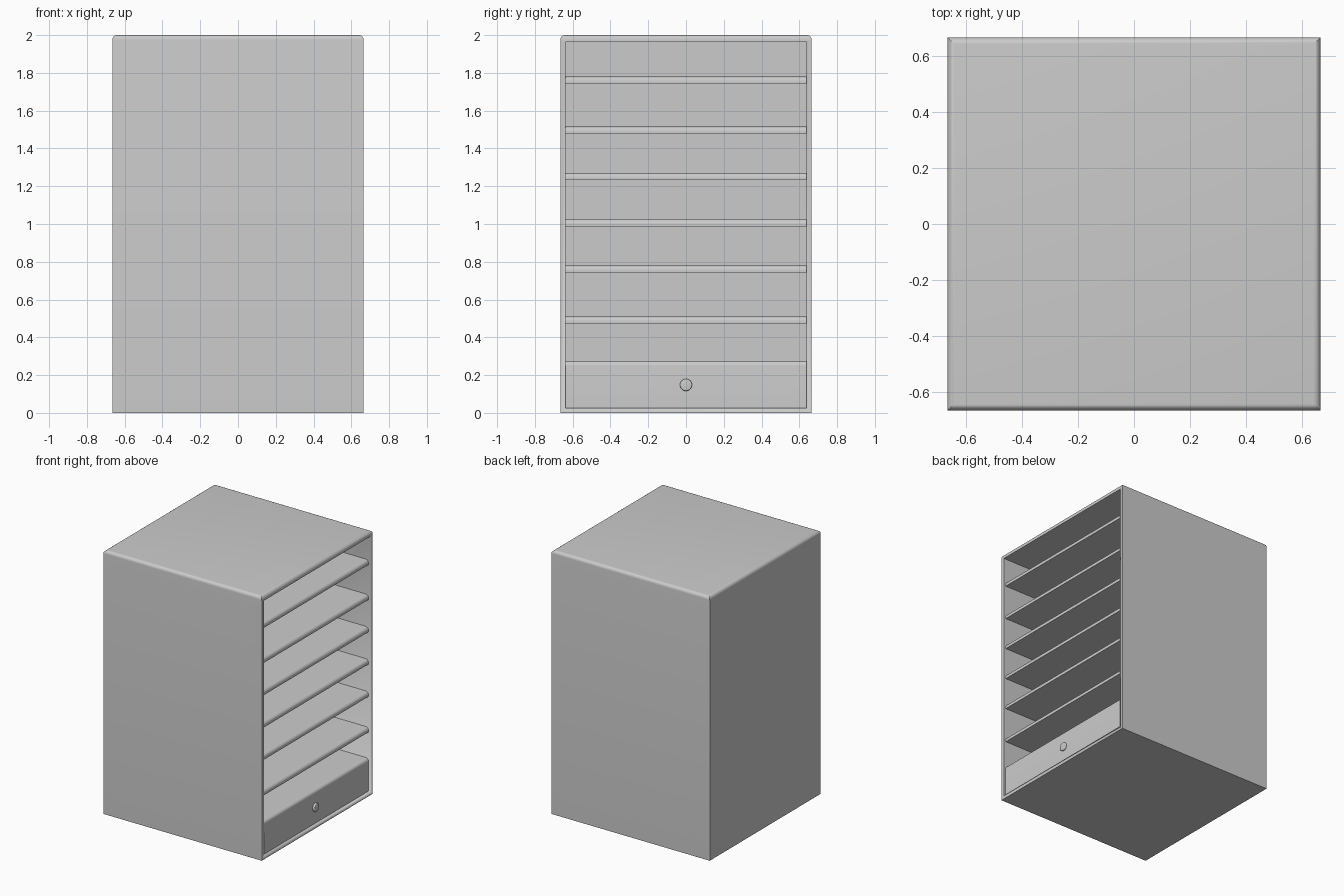
import bpy
import bmesh
from math import pi
from mathutils import Matrix, Vector

cube = bpy.data.objects.get("Cube")
if cube:
    bpy.data.objects.remove(cube, do_unlink=True)

HALF = 0.665      # half the cabinet width and depth
WALL = 0.026      # panel thickness
ROUND = 0.025     # edge rounding
FRONT = 0.648     # front plane of shelves and drawer
INNER = HALF - WALL

grey = bpy.data.materials.new("plain_grey")
grey.use_nodes = True
grey.diffuse_color = (0.6, 0.6, 0.6, 1)
grey.node_tree.nodes["Principled BSDF"].inputs["Base Color"].default_value = grey.diffuse_color


def finish(bm, name):
    bmesh.ops.recalc_face_normals(bm, faces=bm.faces)
    mesh = bpy.data.meshes.new(name)
    bm.to_mesh(mesh)
    bm.free()
    mesh.materials.append(grey)
    obj = bpy.data.objects.new(name, mesh)
    bpy.context.collection.objects.link(obj)
    bpy.ops.object.select_all(action='DESELECT')
    obj.select_set(True)
    bpy.context.view_layer.objects.active = obj
    bpy.ops.object.shade_smooth_by_angle(angle=pi / 6)
    return obj


def box(lo, hi):
    lo, hi = Vector(lo), Vector(hi)
    bm = bmesh.new()
    bmesh.ops.create_cube(bm, size=1, matrix=Matrix.Translation((lo + hi) / 2)
                          @ Matrix.Diagonal((*(hi - lo), 1)))
    return bm


def round_edges(bm, chosen):
    bmesh.ops.bevel(bm, geom=[e for e in bm.edges if chosen(e)],
                    offset=ROUND, segments=6, profile=0.5, affect='EDGES')


# Cabinet shell: rounded top rim, hollowed through its open +x side
bm = box((-HALF, -HALF, 0), (HALF, HALF, 2))
round_edges(bm, lambda e: all(v.co.z > 1.99 for v in e.verts))
opening = max((f for f in bm.faces if f.normal.x > 0.99), key=lambda f: f.calc_area())
# the opening reaches into the rounded rim, so the shell is cut by a boolean
shell = finish(bm, "cabinet_shell")
cutter = finish(box((-INNER, -INNER, WALL), (HALF + 0.1, INNER, 1.963)), "opening_cutter")
cut = shell.modifiers.new("opening", 'BOOLEAN')
cut.operation = 'DIFFERENCE'
cut.solver = 'EXACT'
cut.object = cutter
bpy.context.view_layer.objects.active = shell
bpy.ops.object.modifier_apply(modifier=cut.name)
bpy.data.objects.remove(cutter, do_unlink=True)


def top_front(e):
    top = max(v.co.z for v in e.verts[0].link_edges[0].verts)
    return all(v.co.x > FRONT - 0.001 for v in e.verts)


def slab(name, bottom, top):
    """Full-depth board with a rounded upper front edge."""
    bm = box((-INNER, -INNER, bottom), (FRONT, INNER, top))
    round_edges(bm, lambda e: all(v.co.x > FRONT - 0.001 and v.co.z > top - 0.001
                                  for v in e.verts))
    return finish(bm, name)


# Shelves, numbered from the top
for i, top in enumerate((1.78, 1.515, 1.27, 1.025, 0.78, 0.51)):
    slab(f"shelf_{i + 1}", top - 0.037, top)

# Drawer at the bottom
slab("drawer", WALL, 0.275)

# Small round knob with a softened rim
bm = bmesh.new()
bmesh.ops.create_cone(bm, cap_ends=True, segments=32, radius1=0.032, radius2=0.032, depth=0.014,
                      matrix=Matrix.Translation((FRONT + 0.006, 0, 0.148))
                      @ Matrix.Rotation(pi / 2, 4, 'Y'))
rim = [e for e in bm.edges if all(v.co.x > FRONT + 0.01 for v in e.verts)]
bmesh.ops.bevel(bm, geom=rim, offset=0.006, segments=4, profile=0.5, affect='EDGES')
finish(bm, "drawer_knob")
